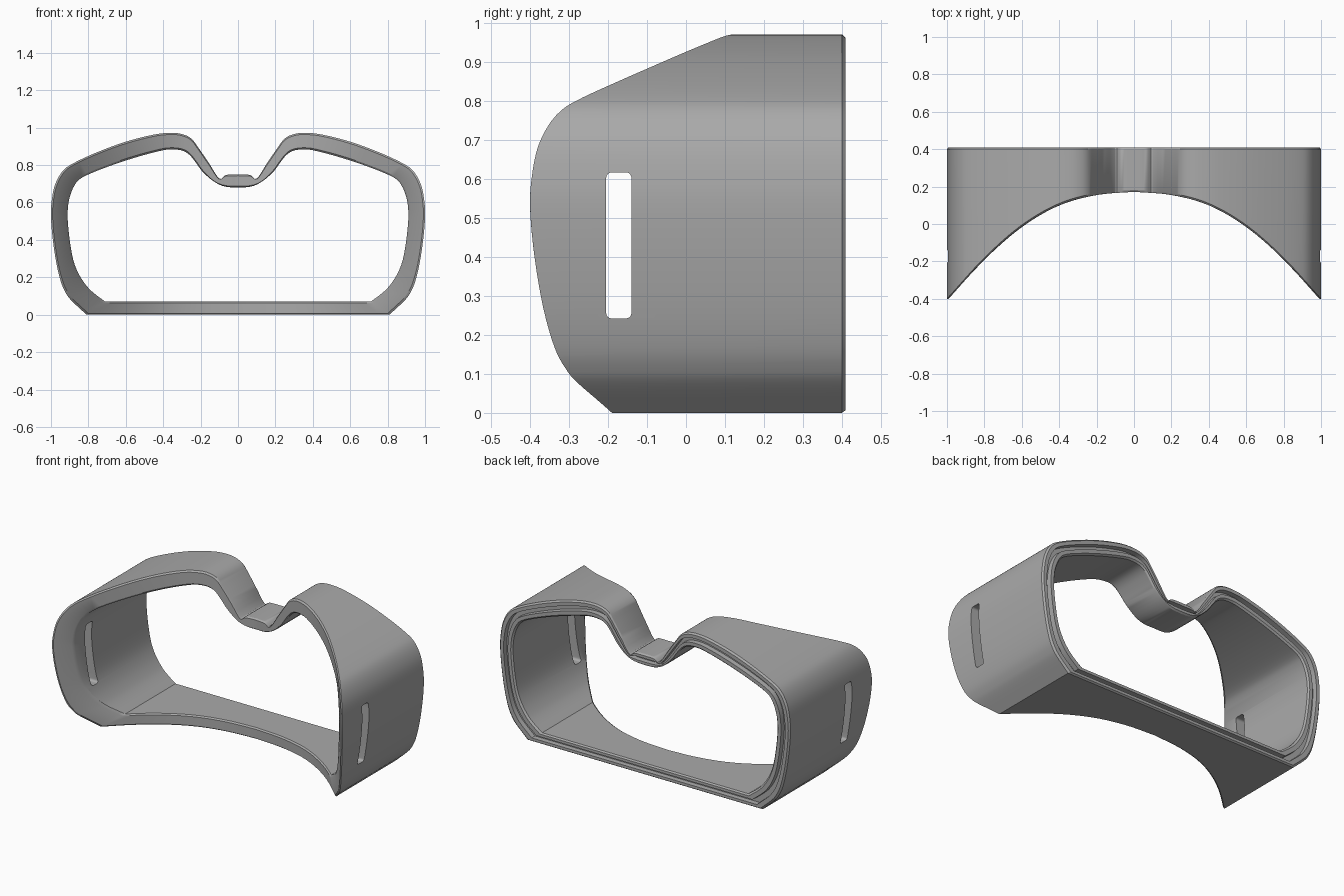
import bpy
import bmesh
from mathutils import Vector

cube = bpy.data.objects.get("Cube")
if cube:
    bpy.data.objects.remove(cube, do_unlink=True)

BACK = 0.41

# Half outlines from the nose notch round the side to the bottom corner (x, z)
OUTER = [(0, .75), (.065, .747), (.10, .728), (.155, .81), (.21, .89), (.25, .942),
         (.30, .966), (.36, .972), (.45, .963), (.60, .925), (.75, .87), (.88, .81),
         (.94, .765), (.98, .69), (.997, .60), (1, .52), (.99, .40), (.97, .27),
         (.945, .17), (.92, .115), (.89, .075), (.81, 0)]
INNER = [(0, .68), (.07, .685), (.13, .713), (.19, .765), (.225, .813), (.26, .855),
         (.30, .878), (.36, .884), (.42, .875), (.55, .84), (.70, .79), (.83, .735),
         (.875, .69), (.902, .62), (.911, .55), (.91, .50), (.90, .40), (.88, .29),
         (.85, .215), (.81, .155), (.77, .115), (.71, .07)]
# Depth of the curved front edge (x, y)
FRONT = [(0, .172), (.2, .155), (.4, .10), (.6, -.015), (.8, -.19), (1, -.41)]


def spline(points, steps):
    """Smooth curve through the points."""
    p = [Vector(q) for q in points]
    p = [2 * p[0] - p[1]] + p + [2 * p[-1] - p[-2]]
    out = []
    for a, b, c, d in zip(p, p[1:], p[2:], p[3:]):
        for i in range(steps):
            t = i / steps
            out.append(0.5 * (2 * b + (c - a) * t + (2 * a - 5 * b + 4 * c - d) * t * t
                              + (3 * b - a - 3 * c + d) * t ** 3))
    return out + [p[-2]]


FRONT_CURVE = spline(FRONT, 12)


def front_y(x):
    x = min(abs(x), 1)
    for a, b in zip(FRONT_CURVE, FRONT_CURVE[1:]):
        if x <= b.x:
            return a.y + (b.y - a.y) * (x - a.x) / (b.x - a.x)
    return FRONT_CURVE[-1].y


def outline(points):
    """Closed symmetric loop with a straight bottom."""
    half = spline(points, 4)
    corner = half[-1]
    half += [Vector((corner.x * (1 - i / 16), corner.y)) for i in range(1, 17)]
    return half + [Vector((-p.x, p.y)) for p in reversed(half[1:-1])]


# Wall section: (share of the way from outer to inner, at front, y offset)
SECTION = [(0, False, -.010), (.10, False, 0), (.34, False, 0), (.36, False, -.03),
           (.64, False, -.03), (.66, False, 0), (.90, False, 0), (1, False, -.010),
           (1, True, .010), (.90, True, 0), (.10, True, 0), (0, True, .010)]

# Frame shell swept round the outline, with a sealing groove in the back rim
bm = bmesh.new()
outer, inner = outline(OUTER), outline(INNER)
rings = []
for share, at_front, dy in SECTION:
    ring = []
    for o, i in zip(outer, inner):
        p = o.lerp(i, share)
        y = (front_y(p.x) if at_front else BACK) + dy
        ring.append(bm.verts.new((p.x, y, p.y)))
    rings.append(ring)
for r, ring in enumerate(rings):
    nxt = rings[(r + 1) % len(rings)]
    for k in range(len(ring)):
        j = (k + 1) % len(ring)
        bm.faces.new((ring[k], ring[j], nxt[j], nxt[k]))
bmesh.ops.recalc_face_normals(bm, faces=bm.faces)
mesh = bpy.data.meshes.new("goggle_frame")
bm.to_mesh(mesh)
bm.free()
frame = bpy.data.objects.new("goggle_frame", mesh)
bpy.context.collection.objects.link(frame)

grey = bpy.data.materials.new("grey_plastic")
grey.use_nodes = True
grey.diffuse_color = (.4, .4, .4, 1)
grey.node_tree.nodes["Principled BSDF"].inputs["Base Color"].default_value = (.4, .4, .4, 1)
mesh.materials.append(grey)

# Strap slots cut through both sides
bpy.ops.mesh.primitive_cube_add(size=1, location=(0, -.1725, .43))
cutter = bpy.context.object
cutter.name = "strap_slot_cutter"
cutter.hide_render = True
cutter.scale = (2.4, .065, .375)
bpy.ops.object.transform_apply(location=False, rotation=False, scale=True)
bm = bmesh.new()
bm.from_mesh(cutter.data)
long_edges = [e for e in bm.edges if abs(e.verts[0].co.x - e.verts[1].co.x) > 1]
bmesh.ops.bevel(bm, geom=long_edges, offset=.014, segments=4, profile=.5, affect='EDGES')
bm.to_mesh(cutter.data)
bm.free()
cutter.data.materials.append(grey)

slots = frame.modifiers.new("strap_slots", 'BOOLEAN')
slots.operation = 'DIFFERENCE'
slots.solver = 'EXACT'
slots.object = cutter
bpy.ops.object.select_all(action='DESELECT')
frame.select_set(True)
bpy.context.view_layer.objects.active = frame
bpy.ops.object.modifier_apply(modifier=slots.name)
bpy.data.objects.remove(cutter, do_unlink=True)
bpy.ops.object.shade_smooth_by_angle(angle=.5)
